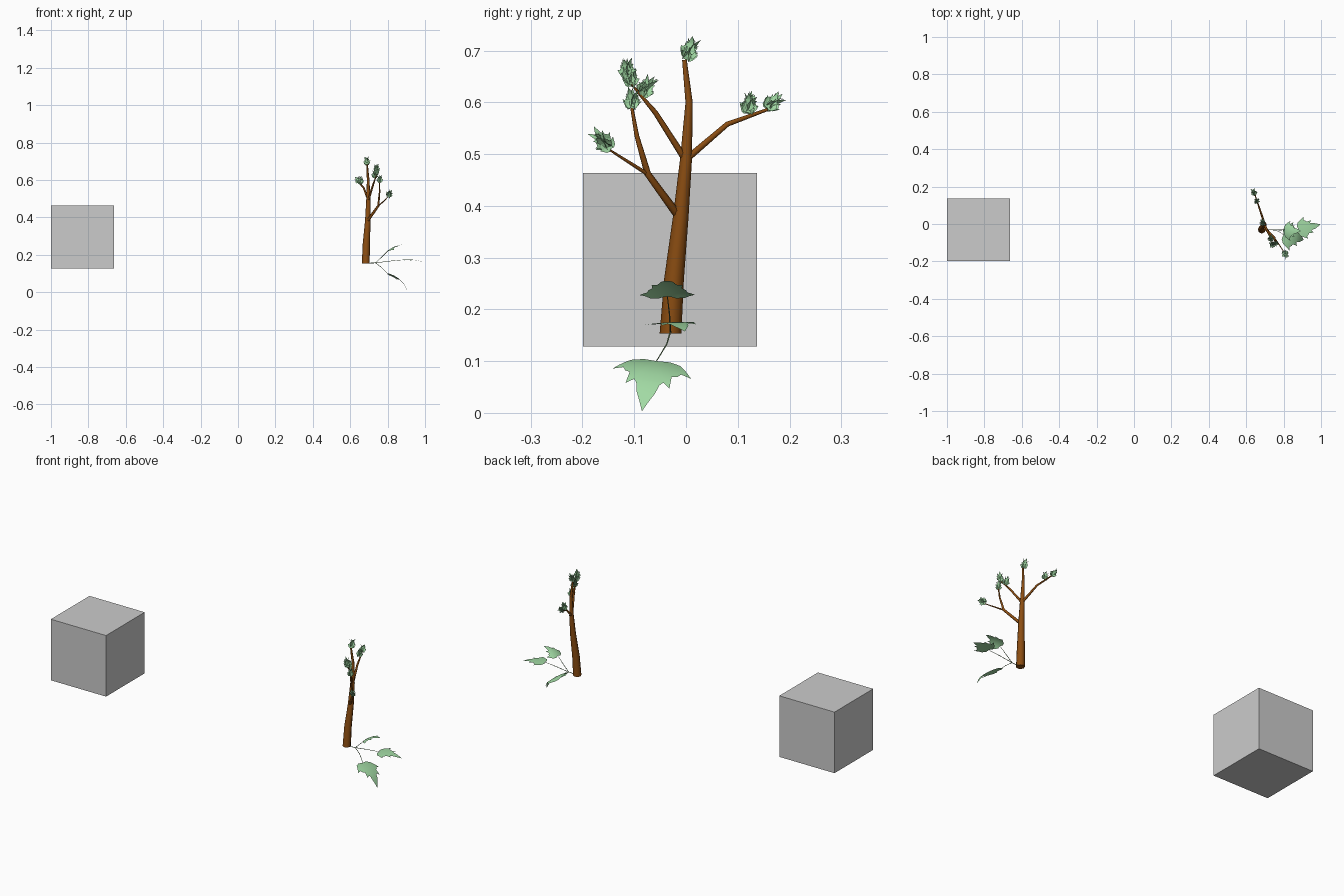
import bpy, bmesh, math, random
from mathutils import Vector, Matrix

if "Cube" in bpy.data.objects:
    bpy.data.objects.remove(bpy.data.objects["Cube"])

random.seed(4)


def material(name, color):
    m = bpy.data.materials.new(name)
    m.diffuse_color = color
    m.use_nodes = True
    m.node_tree.nodes["Principled BSDF"].inputs["Base Color"].default_value = m.diffuse_color
    return m


BARK = material("bark", (0.26, 0.075, 0.006, 1))
LEAF = material("leaf_green", (0.36, 0.70, 0.37, 1))
STEM = material("stem_green", (0.18, 0.30, 0.15, 1))


def finish(bm, name, mat=None):
    me = bpy.data.meshes.new(name)
    bm.to_mesh(me)
    bm.free()
    ob = bpy.data.objects.new(name, me)
    bpy.context.collection.objects.link(ob)
    if mat:
        me.materials.append(mat)
    return ob


def tube(name, pts, mat, sides=8):
    """Tapered limb through (x, y, z, radius) points."""
    bm = bmesh.new()
    centres = [Vector(p[:3]) for p in pts]
    rings = []
    for i, p in enumerate(pts):
        d = centres[min(i + 1, len(pts) - 1)] - centres[max(i - 1, 0)]
        d.normalize()
        if i == 0 and name == "trunk":
            d = Vector((0, 0, 1))
        ref = Vector((1, 0, 0)) if abs(d.x) < 0.8 else Vector((0, 1, 0))
        a = d.cross(ref).normalized()
        b = d.cross(a)
        rings.append([bm.verts.new(centres[i] + p[3] * (a * math.cos(t) + b * math.sin(t)))
                      for t in [2 * math.pi * k / sides for k in range(sides)]])
    for r, s in zip(rings, rings[1:]):
        for k in range(sides):
            n = (k + 1) % sides
            bm.faces.new((r[k], r[n], s[n], s[k]))
    bm.faces.new(rings[0][::-1])
    bm.faces.new(rings[-1])
    bmesh.ops.recalc_face_normals(bm, faces=bm.faces)
    ob = finish(bm, name, mat)
    for f in ob.data.polygons:
        f.use_smooth = len(f.vertices) == 4
    return ob


# Half outline of a lobed leaf: u along the length, v across
HALF = [(-0.04, 0.22), (0.03, 0.42), (0.12, 0.50), (0.33, 0.68), (0.29, 0.50), (0.37, 0.45),
        (0.40, 0.36), (0.62, 0.38), (0.54, 0.25), (0.60, 0.20), (0.74, 0.16)]


def add_leaf(bm, base, tip, side, width, arch, droop, cuts=2):
    """Leaf from base to tip, arched along its length and drooping at the sides."""
    base, tip = Vector(base), Vector(tip)
    length = (tip - base).length
    d = (tip - base).normalized()
    s = Vector(side)
    s = (s - d * s.dot(d)).normalized()
    n = d.cross(s)
    outline = [(0, 0)] + HALF + [(1, 0)] + [(u, -v) for u, v in HALF[::-1]]
    part = bmesh.new()
    part.faces.new([part.verts.new((u, v, 0)) for u, v in outline])
    bmesh.ops.triangulate(part, faces=part.faces)
    if cuts:
        bmesh.ops.subdivide_edges(part, edges=part.edges, cuts=cuts, use_grid_fill=True)
    new = {}
    for v in part.verts:
        u, w = v.co.x, v.co.y
        h = arch * 4 * u * (1 - u) - droop * w * w
        new[v] = bm.verts.new(base + length * (d * u + n * h) + s * w * width / 1.36)
    for f in part.faces:
        bm.faces.new([new[v] for v in f.verts])
    part.free()


# Floating cube
bm = bmesh.new()
bmesh.ops.create_cube(bm, size=0.336, matrix=Matrix.Translation((-0.832, -0.031, 0.296)))
finish(bm, "cube")

# Trunk and branches
tube("trunk", [(0.683, -0.030, 0.153, 0.021), (0.686, -0.023, 0.26, 0.019),
               (0.694, -0.010, 0.38, 0.015), (0.697, 0.000, 0.49, 0.0115),
               (0.696, 0.006, 0.60, 0.007), (0.690, -0.003, 0.682, 0.0045)], BARK)
tube("lower_branch", [(0.695, -0.018, 0.385, 0.008), (0.750, -0.074, 0.462, 0.0065),
                      (0.757, -0.095, 0.535, 0.0045), (0.757, -0.105, 0.592, 0.003)], BARK, 6)
tube("lower_side_branch", [(0.748, -0.072, 0.460, 0.004), (0.778, -0.113, 0.486, 0.003),
                           (0.803, -0.152, 0.511, 0.0018)], BARK, 6)
tube("middle_branch", [(0.697, -0.003, 0.492, 0.0065), (0.724, -0.059, 0.580, 0.005),
                       (0.735, -0.086, 0.612, 0.003), (0.742, -0.105, 0.635, 0.002)], BARK, 6)
tube("upper_branch", [(0.697, 0.004, 0.493, 0.0065), (0.672, 0.080, 0.558, 0.005),
                      (0.646, 0.157, 0.586, 0.003)], BARK, 6)

# Small leaf tufts: base, tip of each tuft
TUFTS = [((0.690, -0.001, 0.682), (0.686, 0.018, 0.727)),
         ((0.655, 0.118, 0.578), (0.657, 0.128, 0.623)),
         ((0.646, 0.155, 0.587), (0.634, 0.188, 0.617)),
         ((0.800, -0.146, 0.511), (0.822, -0.180, 0.545)),
         ((0.757, -0.105, 0.586), (0.758, -0.103, 0.630)),
         ((0.732, -0.088, 0.612), (0.730, -0.062, 0.652)),
         ((0.742, -0.107, 0.628), (0.735, -0.106, 0.668)),
         ((0.742, -0.112, 0.643), (0.740, -0.116, 0.688))]
bm = bmesh.new()
for b, t in TUFTS:
    b, t = Vector(b), Vector(t)
    axis = t - b
    length = axis.length
    p = axis.cross(Vector((1, 0.2, 0))).normalized()
    q = axis.normalized().cross(p)
    for k in range(8):
        a = k * math.pi / 4 + random.uniform(-0.3, 0.3)
        out = p * math.cos(a) + q * math.sin(a)
        lift = 0.12 if k % 2 else 0.0
        spread = 0.016 if k % 2 else 0.006
        start = b + axis * (lift + random.uniform(0, 0.15)) + out * 0.005
        end = b + axis * random.uniform(0.80, 1.0) + out * spread
        add_leaf(bm, start, end, axis.cross(out), length * 0.72, 0.14, 0.35, 1)
finish(bm, "leaf_tufts", LEAF)

# Three large leaves on a forked stem at the trunk foot
FORK = (0.735, -0.030, 0.157)
tube("main_stem", [(0.685, -0.030, 0.155, 0.002), (*FORK, 0.0018)], STEM, 5)
#        base, middle of stem, tip, width, arch, droop
LEAVES = {"low": ((0.800, -0.057, 0.100), (0.767, -0.037, 0.133), (0.907, -0.085, 0.003), 0.155, 0.14, 0.12),
          "middle": ((0.880, -0.030, 0.173), (0.805, -0.030, 0.166), (0.998, -0.002, 0.157), 0.120, 0.07, 0.06),
          "high": ((0.805, -0.036, 0.225), (0.770, -0.032, 0.190), (0.893, -0.037, 0.255), 0.108, 0.09, 0.35)}
for name, (base, mid, tip, width, arch, droop) in LEAVES.items():
    tube(name + "_leaf_stem", [(*FORK, 0.0016), (*mid, 0.0014), (*base, 0.001)], STEM, 5)
    bm = bmesh.new()
    add_leaf(bm, base, tip, (0, 1, 0), width, arch, droop, 3)
    ob = finish(bm, name + "_leaf", LEAF)
    for f in ob.data.polygons:
        f.use_smooth = True
